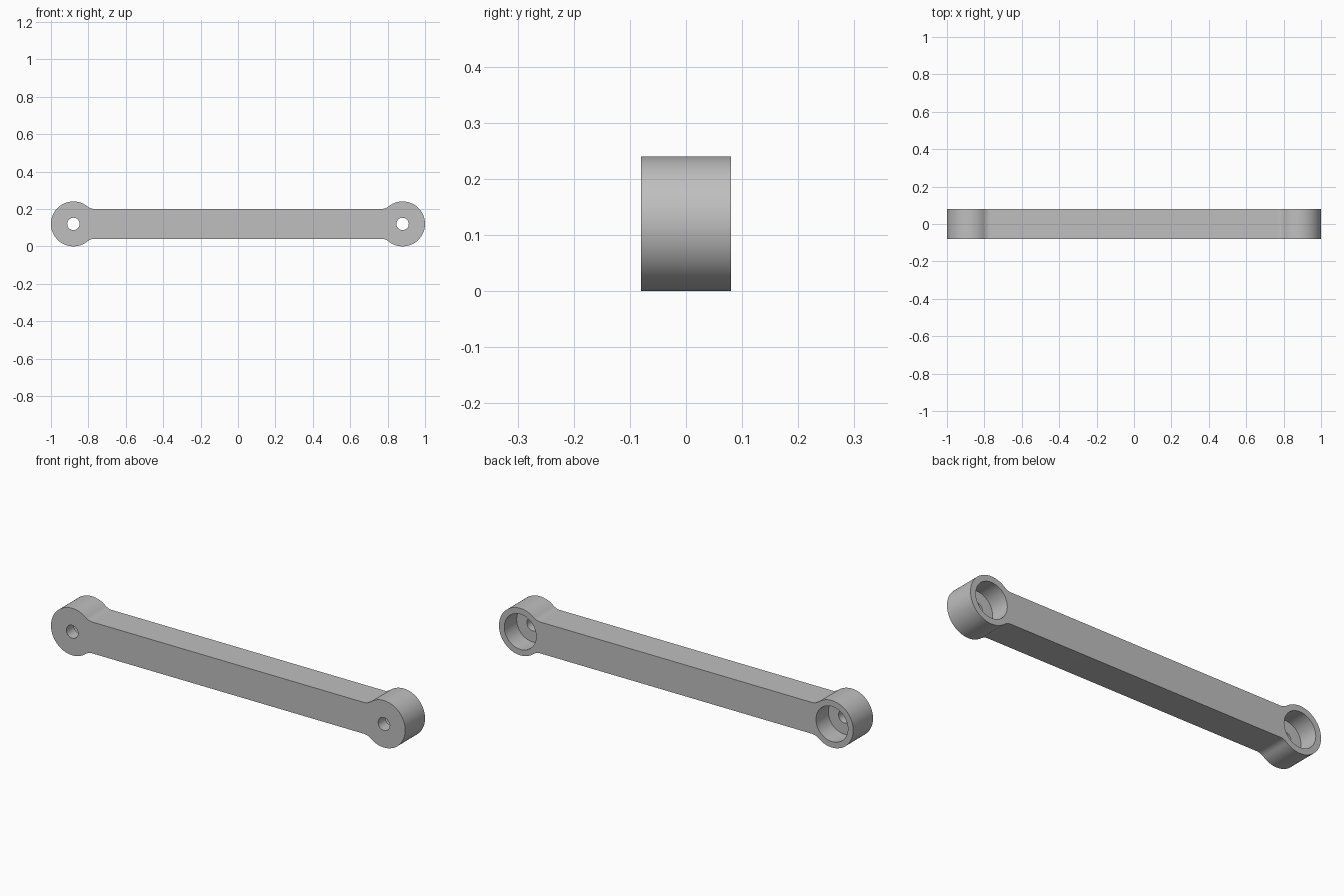
import bpy
import bmesh
from math import sin, cos, pi, atan2, sqrt, radians

cube = bpy.data.objects.get("Cube")
if cube:
    bpy.data.objects.remove(cube, do_unlink=True)

BOSS_X, BOSS_R = 0.88, 0.12      # end boss position and radius
BAR_H, FILLET = 0.08, 0.06       # half height of the bar, blend radius
HALF_T = 0.08                    # half thickness
HOLE_R, BORE_R, BORE_DEPTH = 0.033, 0.09, 0.10

grey = bpy.data.materials.new("plain grey")
grey.use_nodes = True
colour = (0.52, 0.52, 0.52, 1)
grey.diffuse_color = colour
grey.node_tree.nodes["Principled BSDF"].inputs["Base Color"].default_value = colour


def arc(cx, cz, r, start, end, steps):
    angles = [start + (end - start) * i / steps for i in range(steps + 1)]
    return [(cx + r * cos(a), cz + r * sin(a)) for a in angles]


def link_outline():
    """Two round bosses blended into a straight bar."""
    fz = BAR_H + FILLET
    dx = sqrt((BOSS_R + FILLET) ** 2 - fz ** 2)
    a = atan2(fz, -dx)
    upper = arc(BOSS_X - dx, fz, FILLET, a - pi, -pi / 2, 10)
    lower = [(x, -z) for x, z in reversed(upper)]
    right = lower + arc(BOSS_X, 0, BOSS_R, -a, a, 64)[1:-1] + upper
    return right + [(-x, -z) for x, z in right]


def extrude_profile(name, points, y0, y1):
    bm = bmesh.new()
    face = bm.faces.new([bm.verts.new((x, y0, z + BOSS_R)) for x, z in points])
    moved = bmesh.ops.extrude_face_region(bm, geom=[face])["geom"]
    verts = [v for v in moved if isinstance(v, bmesh.types.BMVert)]
    bmesh.ops.translate(bm, verts=verts, vec=(0, y1 - y0, 0))
    bmesh.ops.recalc_face_normals(bm, faces=bm.faces)
    mesh = bpy.data.meshes.new(name)
    bm.to_mesh(mesh)
    bm.free()
    mesh.materials.append(grey)
    obj = bpy.data.objects.new(name, mesh)
    bpy.context.collection.objects.link(obj)
    return obj


def select_only(obj):
    bpy.ops.object.select_all(action="DESELECT")
    obj.select_set(True)
    bpy.context.view_layer.objects.active = obj


def cut(target, points, y0, y1):
    cutter = extrude_profile("cutter", points, y0, y1)
    cutter.hide_render = True
    mod = target.modifiers.new("cut", "BOOLEAN")
    mod.operation, mod.solver, mod.object = "DIFFERENCE", "EXACT", cutter
    select_only(target)
    bpy.ops.object.modifier_apply(modifier=mod.name)
    bpy.data.objects.remove(cutter, do_unlink=True)


# Solid link body
link = extrude_profile("link_arm", link_outline(), -HALF_T, HALF_T)

# Wide bore from the back and small through hole in each boss
for side in (-1, 1):
    bore = arc(side * BOSS_X, 0, BORE_R, 0, 2 * pi, 64)[:-1]
    hole = arc(side * BOSS_X, 0, HOLE_R, 0, 2 * pi, 40)[:-1]
    cut(link, bore, HALF_T - BORE_DEPTH, HALF_T + 0.1)
    cut(link, hole, -HALF_T - 0.1, HALF_T + 0.1)

select_only(link)
bpy.ops.object.shade_smooth_by_angle(angle=radians(30))
